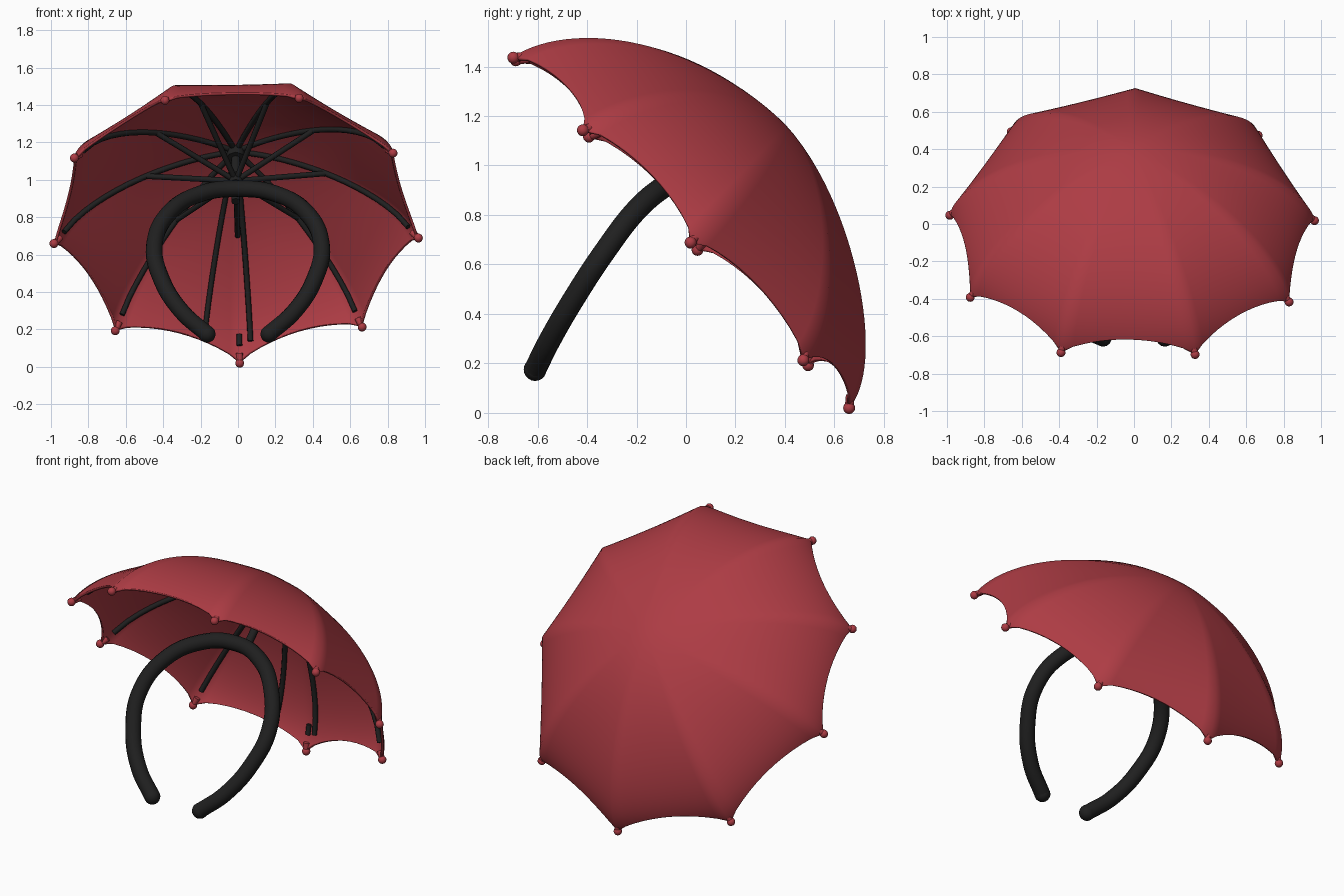
import bpy, bmesh, math
from mathutils import Vector, Matrix

if "Cube" in bpy.data.objects:
    bpy.data.objects.remove(bpy.data.objects["Cube"])


def material(name, rgb):
    m = bpy.data.materials.new(name)
    m.diffuse_color = (*rgb, 1)
    m.use_nodes = True
    m.node_tree.nodes["Principled BSDF"].inputs["Base Color"].default_value = m.diffuse_color
    return m


RED = material("canopy red", (0.42, 0.045, 0.058))
BLACK = material("soft black", (0.014, 0.014, 0.014))

# Tilted canopy frame: local z is the shaft axis, local y runs to the lowest tip
CENTRE = Vector((-0.012, -0.036, 0.745))
FRAME = Matrix(((1, 0, 0), (0, 0.692, 0.722), (0, -0.722, 0.692)))
RISE, GORES = 0.607, 9
SPIN = math.radians(1.2)
# Angle and reach of the tips, starting from the lowest one
HALF = [0, 41.3, 84.2, 122, 159.3]
ANGLES = [math.radians(v) for v in HALF + [360 - v for v in reversed(HALF)]]
REACH = [1.005, 1.0, 0.98, 1.005, 1.015]
REACH = REACH + REACH[::-1]


def place(x, y, z):
    return CENTRE + FRAME @ Vector((x, y, z))


def canopy_point(u, g, inset=0.0):
    """u: 0 at apex to 1 at rim; g: gore position, whole numbers are ribs."""
    i = math.floor(g) % GORES
    s = g - math.floor(g)
    a0, a1 = ANGLES[i], ANGLES[i + 1]
    a = a0 + (a1 - a0) * s
    reach = REACH[i] + (REACH[i + 1] - REACH[i]) * s
    t = 4 * s * (1 - s)
    step = a1 - a0
    sag = 0.028 + 0.1 * u * (1 - u)
    chord = math.cos(step / 2) / math.cos((s - 0.5) * step) * (1 - sag * t)
    r = u * reach * (1 + (chord - 1) * (0.25 + 0.75 * u)) - inset * u
    e = min(1.0, u * (1 - 0.022 * t))
    h = RISE * max(0.0, 1 - e ** 1.7) ** 0.62 - inset
    h -= 0.07 * u * u * (1 - u * u) * math.cos(a)   # fuller towards the front
    return place(r * math.sin(a + SPIN), r * math.cos(a + SPIN), h)


def finish(name, bm, mat):
    bmesh.ops.recalc_face_normals(bm, faces=bm.faces)
    me = bpy.data.meshes.new(name)
    bm.to_mesh(me)
    bm.free()
    me.materials.append(mat)
    for p in me.polygons:
        p.use_smooth = True
    ob = bpy.data.objects.new(name, me)
    bpy.context.collection.objects.link(ob)
    return ob


def tube(name, points, radius, mat, smooth=False):
    cu = bpy.data.curves.new(name, 'CURVE')
    cu.dimensions = '3D'
    cu.bevel_depth = radius
    cu.bevel_resolution = 4 if smooth else 2
    cu.use_fill_caps = True
    sp = cu.splines.new('BEZIER' if smooth else 'POLY')
    if smooth:
        sp.bezier_points.add(len(points) - 1)
        for b, p in zip(sp.bezier_points, points):
            b.co = p
            b.handle_left_type = b.handle_right_type = 'AUTO'
    else:
        sp.points.add(len(points) - 1)
        for b, p in zip(sp.points, points):
            b.co = (*p, 1)
    cu.materials.append(mat)
    ob = bpy.data.objects.new(name, cu)
    bpy.context.collection.objects.link(ob)
    return ob


def ball(name, pos, radius, mat):
    bm = bmesh.new()
    bmesh.ops.create_uvsphere(bm, u_segments=14, v_segments=10, radius=radius,
                              matrix=Matrix.Translation(pos))
    return finish(name, bm, mat)


# Canopy cloth
SEG, RINGS = 12, 28
bm = bmesh.new()
apex = bm.verts.new(canopy_point(0, 0))
n = GORES * SEG
rings = []
for k in range(1, RINGS + 1):
    u = math.sin(math.pi / 2 * k / RINGS)
    rings.append([bm.verts.new(canopy_point(u, i / SEG)) for i in range(n)])
for i in range(n):
    j = (i + 1) % n
    bm.faces.new((apex, rings[0][i], rings[0][j]))
    for a, b in zip(rings, rings[1:]):
        bm.faces.new((a[i], b[i], b[j], a[j]))
canopy = finish("canopy", bm, RED)
sol = canopy.modifiers.new("cloth thickness", 'SOLIDIFY')
sol.thickness = 0.014
sol.offset = -1

# Tip caps, ribs and struts
runner = place(0, 0, 0.36)
for i in range(GORES):
    tip = canopy_point(1, i)
    tube("tip_sleeve", [canopy_point(0.985, i, 0.02), tip], 0.018, RED)
    ball("tip_cap", tip, 0.024, RED)
    start = 0.93 if i == 0 else 0.02
    us = [start + (0.965 - start) * k / 16 for k in range(17)]
    tube("rib", [canopy_point(u, i, 0.022) for u in us], 0.015, BLACK)
    tube("strut", [runner, canopy_point(0.5, i, 0.025)], 0.015, BLACK)

# Two loose ribs either side of the lowest seam
for g, end in ((-0.29, 0.955), (0.09, 0.97)):
    tube("lower_rib", [canopy_point(0.02 + (end - 0.02) * k / 16, g, 0.024)
                       for k in range(17)], 0.015, BLACK)

# Shaft with runner and top hub
tube("shaft", [place(0, 0, 0.2), place(0, 0, 0.585)], 0.024, BLACK)
tube("runner", [place(0, 0, 0.33), place(0, 0, 0.39)], 0.04, BLACK)
tube("top_hub", [place(0, 0, 0.53), place(0, 0, 0.585)], 0.05, BLACK)

# Open headband
half = [(0.165, -0.61, 0.175), (0.30, -0.55, 0.295), (0.41, -0.448, 0.47),
        (0.447, -0.33, 0.65), (0.37, -0.2, 0.82), (0.2, -0.075, 0.925)]
path = half + [(0, -0.025, 0.952)] + [(-x, y, z) for x, y, z in reversed(half)]
tube("headband", path, 0.045, BLACK, smooth=True)
for s in (-1, 1):
    ball("headband_end", Vector((s * half[0][0], half[0][1], half[0][2])), 0.046, BLACK)
